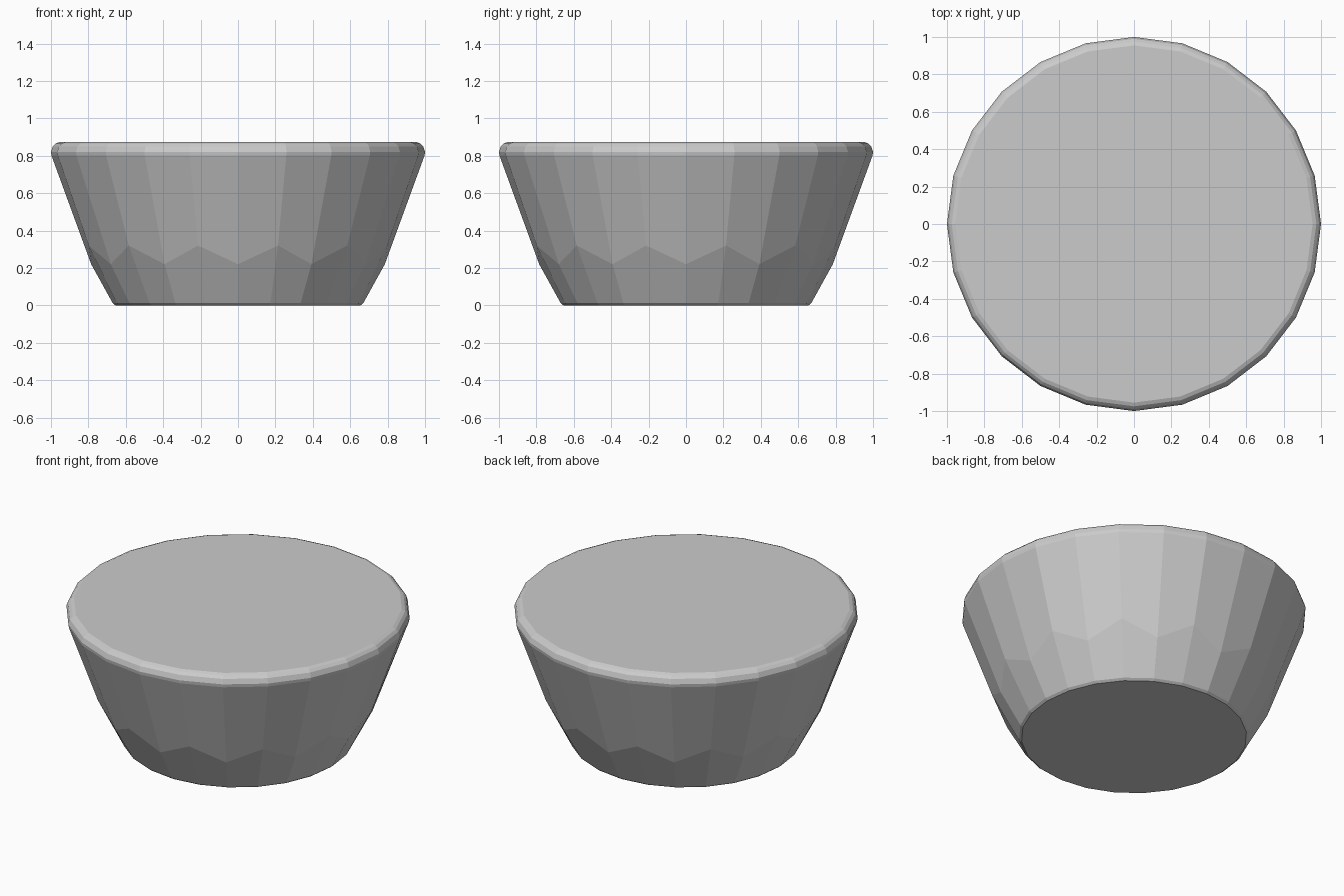
import bpy, bmesh
from math import cos, sin, tau

if "Cube" in bpy.data.objects:
    bpy.data.objects.remove(bpy.data.objects["Cube"])

SIDES = 24

# Profile from foot to rim: radius, height
PROFILE = [(0.655, 0.0), (0.67, 0.012), (None, None), (0.997, 0.80),
           (1.0, 0.82), (0.99, 0.85), (0.975, 0.865), (0.955, 0.873)]
# The lower bend alternates between two heights, giving the scalloped facets
BEND = [(0.785, 0.22), (0.826, 0.32)]

bm = bmesh.new()
rings = []
for r, z in PROFILE:
    ring = []
    for i in range(SIDES):
        a = tau * i / SIDES
        rr, zz = BEND[i % 2] if r is None else (r, z)
        ring.append(bm.verts.new((rr * cos(a), rr * sin(a), zz)))
    rings.append(ring)

# Faceted wall
for lo, hi in zip(rings, rings[1:]):
    for i in range(SIDES):
        j = (i + 1) % SIDES
        bm.faces.new((lo[i], lo[j], hi[j], hi[i]))

# Flat base and closed top
bm.faces.new(rings[0][::-1])
bm.faces.new(rings[-1])
bmesh.ops.recalc_face_normals(bm, faces=bm.faces)

mesh = bpy.data.meshes.new("tapered_bowl")
bm.to_mesh(mesh)
bm.free()
bowl = bpy.data.objects.new("tapered_bowl", mesh)
bpy.context.collection.objects.link(bowl)
